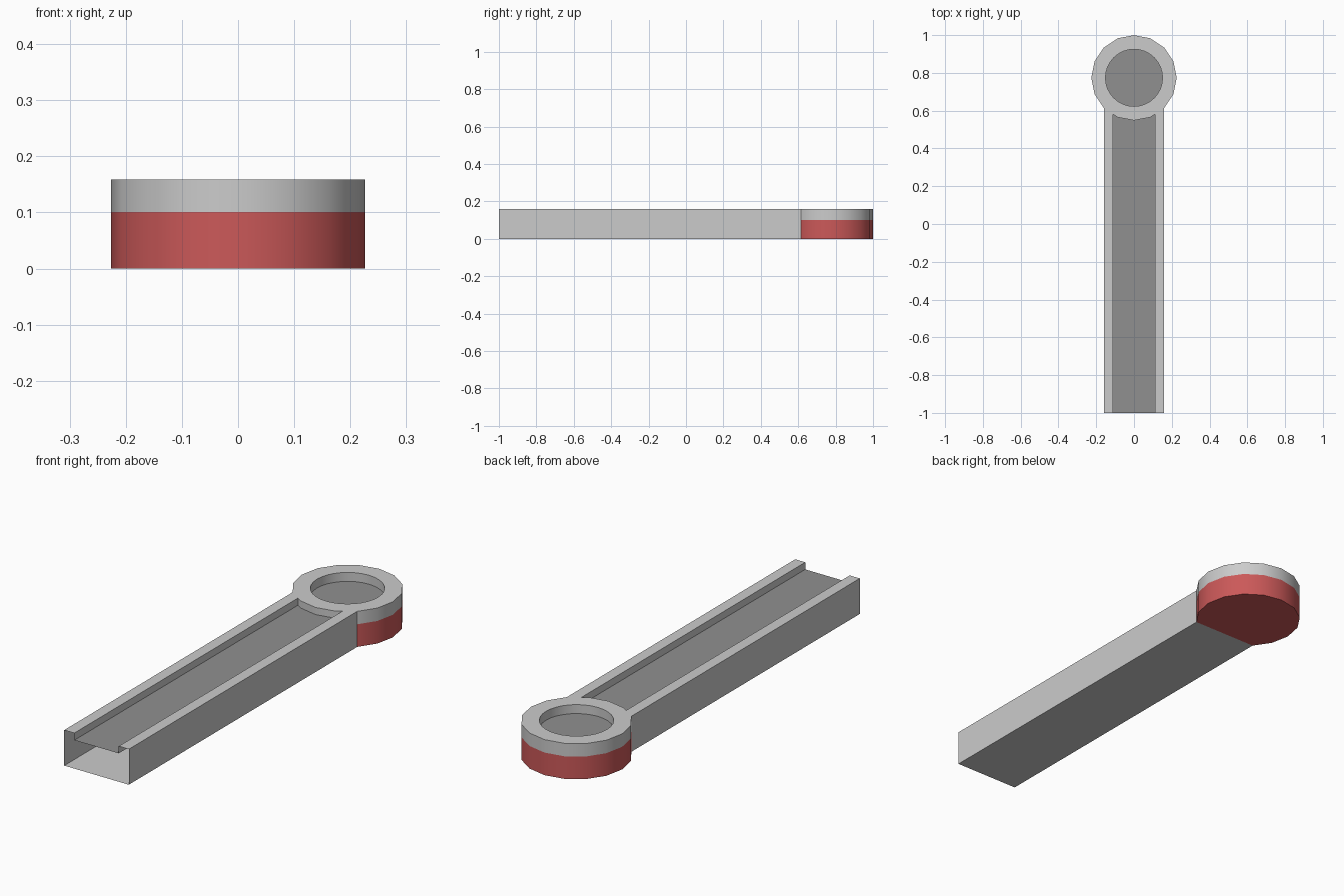
import bpy, bmesh, math

if "Cube" in bpy.data.objects:
    bpy.data.objects.remove(bpy.data.objects["Cube"])

H, R, CY = 0.159, 0.226, 0.774        # height, head radius, head centre
HALF, SLOT, SLOT_Z, PIT_Z = R * math.sin(math.pi / 4), 0.11, 0.127, 0.119
PIT_R, SEG = 0.151, 16


def material(name, rgb):
    m = bpy.data.materials.new(name)
    m.diffuse_color = (*rgb, 1)
    m.use_nodes = True
    m.node_tree.nodes["Principled BSDF"].inputs["Base Color"].default_value = m.diffuse_color
    return m


MATS = [material("light_grey", (0.6, 0.6, 0.6)),
        material("dark_grey", (0.28, 0.28, 0.28)),
        material("red", (0.6, 0.1, 0.1))]


def finish(name, bm):
    me = bpy.data.meshes.new(name)
    bm.to_mesh(me)
    bm.free()
    for m in MATS:
        me.materials.append(m)
    ob = bpy.data.objects.new(name, me)
    bpy.context.collection.objects.link(ob)
    bpy.context.view_layer.objects.active = ob
    ob.select_set(True)
    bpy.ops.object.shade_smooth_by_angle(angle=math.radians(30))
    ob.select_set(False)


def ring(bm, r, z, n):
    return [bm.verts.new((r * math.sin(2 * math.pi * i / n),
                          CY + r * math.cos(2 * math.pi * i / n), z)) for i in range(n)]


def wall(bm, a, b, mat):
    for i in range(len(a)):
        j = (i + 1) % len(a)
        bm.faces.new((a[j], a[i], b[i], b[j])).material_index = mat


# Round head: red lower band, grey upper band, rim and sunken pit
bm = bmesh.new()
low, mid, top = (ring(bm, R, z, SEG) for z in (0, 0.101, H))
rim, pit = (ring(bm, PIT_R, z, 2 * SEG) for z in (H, PIT_Z))
wall(bm, low, mid, 2)
wall(bm, mid, top, 0)
wall(bm, pit[::-1], rim[::-1], 0)
for i in range(SEG):
    j = (i + 1) % SEG
    bm.faces.new((top[j], top[i], rim[2 * i], rim[2 * i + 1], rim[2 * j]))
bm.faces.new(pit[::-1]).material_index = 1
chord_y = CY - HALF - 1e-4
bm.faces.new([v for v in low[11:] + low[:11] if v.co.y > chord_y]).material_index = 2
finish("round_head", bm)


# Hollow arm, open at the front, ending against the facets of the head
def head_y(x):
    x = abs(x)
    pts = [(R * math.sin(math.pi * k / 8), CY - R * math.cos(math.pi * k / 8)) for k in range(3)]
    a, b = pts[:2] if x <= pts[1][0] else pts[1:]
    return a[1] + (b[1] - a[1]) * (x - a[0]) / (b[0] - a[0])


facet = R * math.sin(math.pi / 8)
half = [(HALF, 0), (HALF, H), (SLOT, H), (SLOT, SLOT_Z), (facet, SLOT_Z)]
profile = half + [(0, SLOT_Z)] + [(-x, z) for x, z in reversed(half)]
bm = bmesh.new()
front = [bm.verts.new((x, -1, z)) for x, z in profile]
back = [bm.verts.new((x, head_y(x), z)) for x, z in profile]
for i in range(len(profile)):
    j = (i + 1) % len(profile)
    f = bm.faces.new((front[i], back[i], back[j], front[j]))
    f.material_index = 1 if 3 <= i <= 6 else 0      # slot floor is dark
bmesh.ops.recalc_face_normals(bm, faces=bm.faces)
finish("channel_arm", bm)
